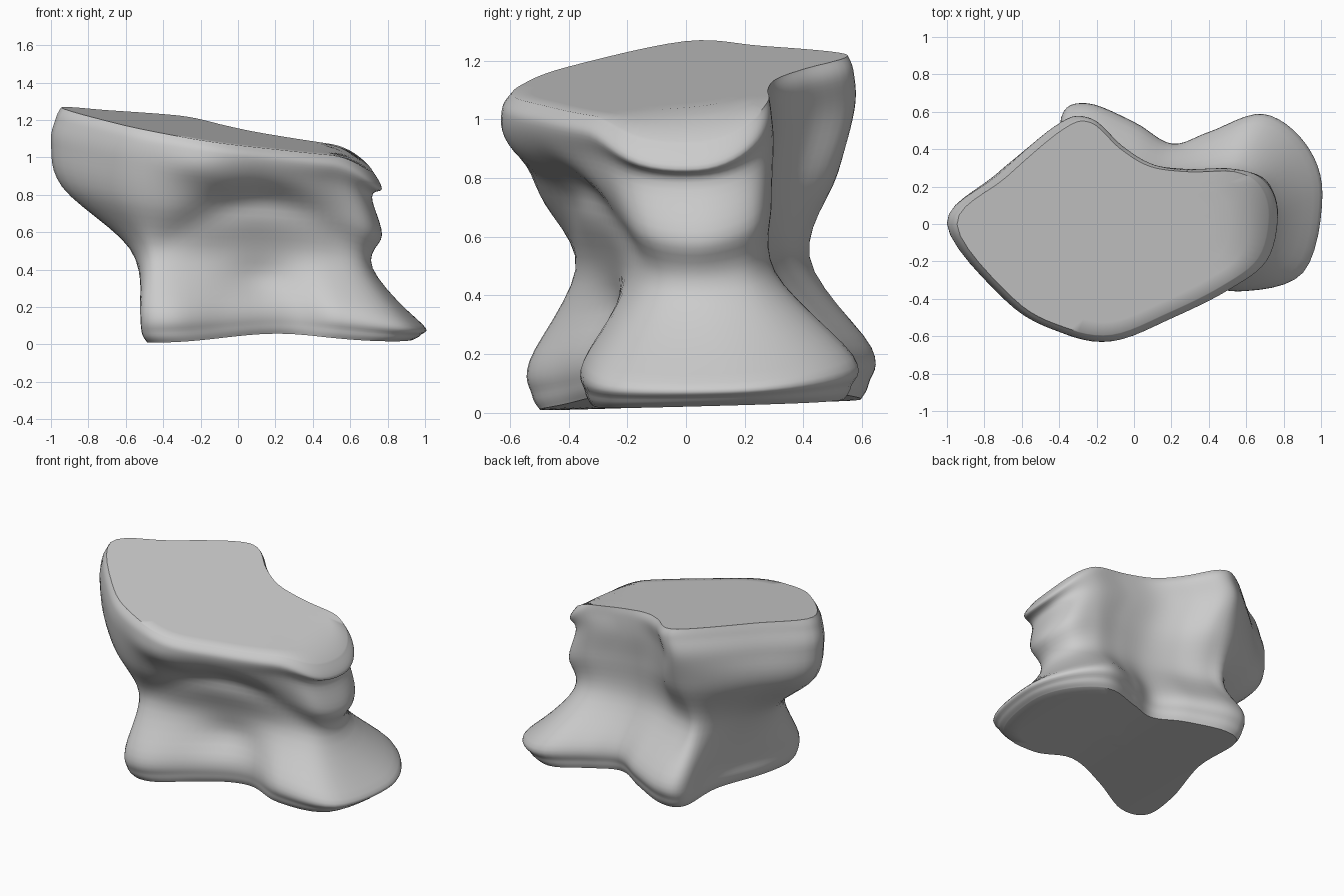
import bpy, bmesh, math
from mathutils import Vector

if "Cube" in bpy.data.objects:
    bpy.data.objects.remove(bpy.data.objects["Cube"])

# Horizontal outlines, 16 matching points each, counter-clockwise from the front-left corner
FOOT = [(-.51, -.47), (-.34, -.53), (-.05, -.40), (.28, -.29), (.55, -.35), (.89, -.25), (.99, .15), (.90, .42),
        (.68, .57), (.40, .48), (.20, .42), (0, .53), (-.25, .63), (-.39, .56), (-.39, .20), (-.50, -.20)]
WAIST = [(-.50, -.34), (-.36, -.38), (-.05, -.31), (.22, -.24), (.48, -.19), (.66, -.11), (.72, .05), (.68, .22),
         (.55, .30), (.36, .29), (.16, .28), (-.05, .33), (-.25, .40), (-.38, .40), (-.50, .15), (-.58, -.12)]
NECK = [(-.66, -.38), (-.38, -.50), (-.05, -.43), (.20, -.35), (.50, -.25), (.70, -.15), (.77, .05), (.71, .23),
        (.55, .29), (.35, .28), (.12, .29), (-.06, .37), (-.22, .50), (-.40, .49), (-.72, .25), (-.94, -.01)]
HEAD = [(-.68, -.42), (-.40, -.58), (-.12, -.625), (.20, -.50), (.50, -.35), (.71, -.19), (.77, .05), (.72, .22),
        (.58, .30), (.32, .30), (.10, .33), (-.07, .43), (-.24, .58), (-.40, .54), (-.72, .27), (-1.0, 0)]
SUB_AROUND, SUB_UP, CAP_RINGS = 6, 6, 8


def spline(a, b, c, d, t):
    return 0.5 * (2*b + (c - a)*t + (2*a - 5*b + 4*c - d)*t*t + (3*b - a - 3*c + d)*t**3)


def smooth_outline(pts, scale=1.0, centre=(0, 0)):
    c = Vector(centre)
    p = [c + (Vector(q) - c) * scale for q in pts]
    n = len(p)
    return [spline(p[i-1], p[i], p[(i+1) % n], p[(i+2) % n], k / SUB_AROUND)
            for i in range(n) for k in range(SUB_AROUND)]


def place(x, y, f):
    # sloping top, falling off at the right; underside arched and slightly tilted
    top = 1.12 - .155*x + .10*y - 1.8 * max(0, x - .5)**2
    floor = max(0, .02 + .028*y) + .045 * math.exp(-((x - .2) / .38)**2)
    z = floor + f * (top - floor)
    # arched groove under the head and small hollow on the front
    if y < 0 and 0 < f < 1:
        arch = .77 - .9 * (x - .1)**2
        y += .06 * math.exp(-((x - .1) / .35)**2 - ((z - arch) / .09)**2)
        y += .05 * math.exp(-((x - .1) / .17)**2 - ((z - .34) / .10)**2)
    return Vector((x, y, z))


def body():
    top_c, low_c = (-.10, -.05), (.10, .05)
    levels = [(0, FOOT, .94, low_c), (.045, FOOT, .985, low_c), (.15, FOOT, 1, low_c), (.42, WAIST, 1, low_c),
              (.66, NECK, 1, top_c), (.84, HEAD, .97, (-1, .1)), (.95, HEAD, .985, (.7, -.6)), (1, HEAD, .94, top_c)]
    outlines = [smooth_outline(o, s, c) for _, o, s, c in levels]
    n, m = len(outlines[0]), len(levels)
    rings = []
    for i in range(m - 1):
        ids = [max(i - 1, 0), i, i + 1, min(i + 2, m - 1)]
        for k in range(SUB_UP):
            t = k / SUB_UP
            f = spline(*[levels[j][0] for j in ids], t)
            f = min(max(f, 0), 1)
            rings.append([place(*spline(*[outlines[j][q] for j in ids], t), f) for q in range(n)])
    rings.append([place(*p, 1) for p in outlines[-1]])

    # flat caps made of shrinking rings
    def cap(outline, c, f):
        c = Vector(c)
        return [[place(*(c + (p - c) * (1 - k / CAP_RINGS)), f) for p in outline]
                for k in range(1, CAP_RINGS)]
    rings = cap(outlines[0], low_c, 0)[::-1] + rings + cap(outlines[-1], top_c, 1)

    bm = bmesh.new()
    vr = [[bm.verts.new(p) for p in r] for r in rings]
    for a, b in zip(vr, vr[1:]):
        for q in range(n):
            r = (q + 1) % n
            bm.faces.new((a[q], a[r], b[r], b[q]))
    for ring, c, f in ((vr[0], low_c, 0), (vr[-1], top_c, 1)):
        mid = bm.verts.new(place(*c, f))
        for q in range(n):
            bm.faces.new((ring[q], ring[(q + 1) % n], mid))
    bmesh.ops.recalc_face_normals(bm, faces=bm.faces)
    mesh = bpy.data.meshes.new("bone_body")
    bm.to_mesh(mesh)
    bm.free()
    obj = bpy.data.objects.new("bone_body", mesh)
    bpy.context.collection.objects.link(obj)
    return obj


# Single bone block with flared foot, narrow waist and overhanging head
bone = body()
bpy.context.view_layer.objects.active = bone
bone.select_set(True)
bpy.ops.object.shade_smooth_by_angle(angle=math.radians(50))
